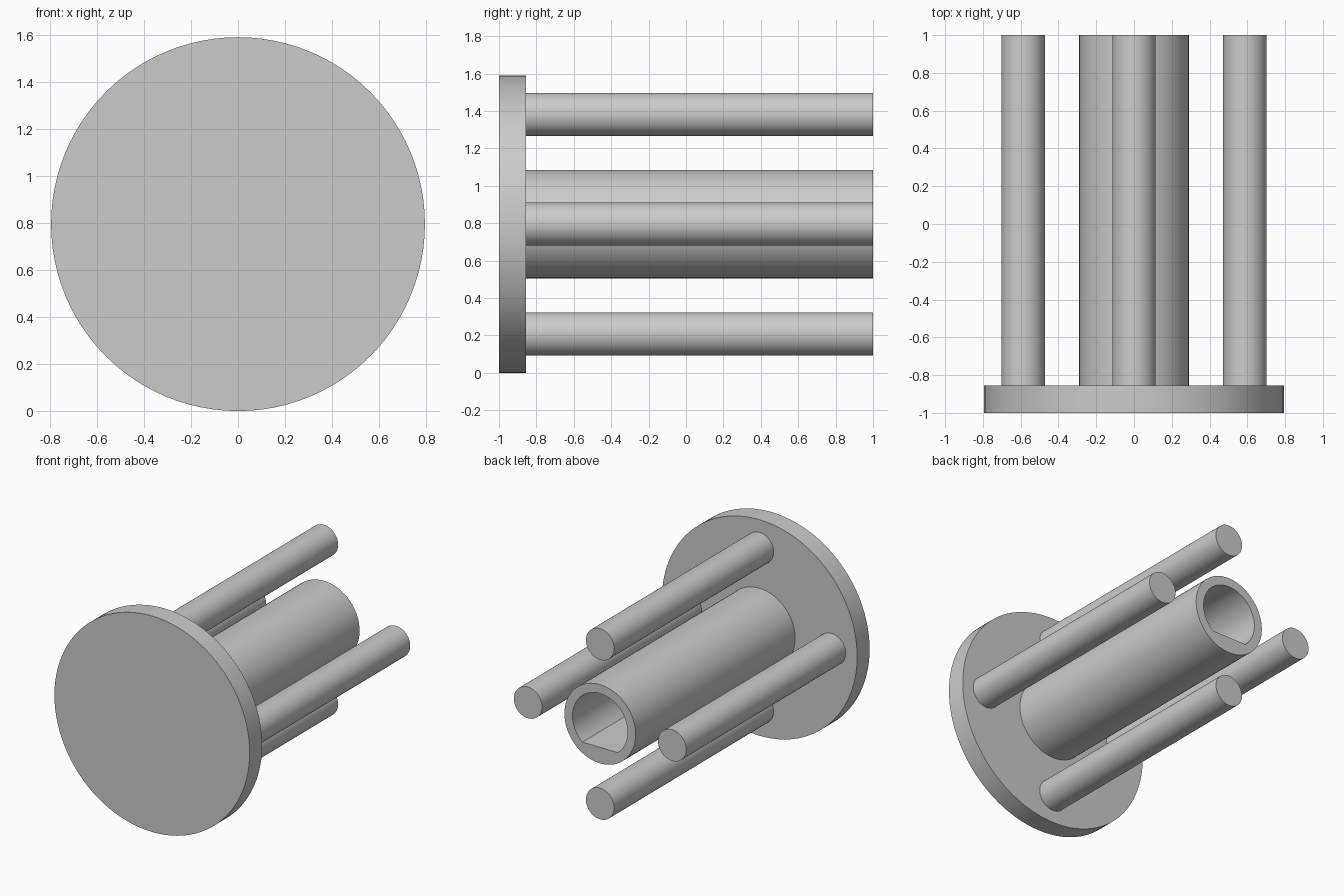
import bpy, bmesh, math

cube = bpy.data.objects.get("Cube")
if cube:
    bpy.data.objects.remove(cube, do_unlink=True)

FLANGE_R, PIN_R, PIN_OFFSET = 0.795, 0.115, 0.587
TUBE_R, BORE_R, BORE_FLAT = 0.29, 0.224, 0.172
FRONT, SEAT, BACK = -1.0, -0.855, 1.0
CENTRE_Z = FLANGE_R

grey = bpy.data.materials.new("plain grey")
grey.use_nodes = True
grey.diffuse_color = (0.6, 0.6, 0.6, 1)
grey.node_tree.nodes["Principled BSDF"].inputs["Base Color"].default_value = (0.6, 0.6, 0.6, 1)


def smooth(obj):
    bpy.ops.object.select_all(action="DESELECT")
    obj.select_set(True)
    bpy.context.view_layer.objects.active = obj
    bpy.ops.object.shade_smooth_by_angle(angle=math.radians(30))


def rod(name, radius, x, z, y0, y1, sides):
    """Solid cylinder lying along y."""
    bpy.ops.mesh.primitive_cylinder_add(
        vertices=sides, radius=radius, depth=y1 - y0,
        location=(x, (y0 + y1) / 2, z), rotation=(math.pi / 2, 0, 0))
    obj = bpy.context.object
    obj.name = name
    obj.data.materials.append(grey)
    smooth(obj)


def d_tube(name):
    """Round tube whose bore has a flat floor."""
    half = math.acos(BORE_FLAT / BORE_R)
    down = -math.pi / 2
    floor_steps, arc_steps = 16, 56
    angles = [down - half + 2 * half * i / floor_steps for i in range(floor_steps)]
    arc = 2 * math.pi - 2 * half
    angles += [down + half + arc * i / arc_steps for i in range(arc_steps)]

    def bore_radius(a):
        return min(BORE_R, BORE_FLAT / max(-math.sin(a), 0.01))

    bm = bmesh.new()

    def ring(radius_at, y):
        return [bm.verts.new((radius_at(a) * math.cos(a), y,
                              CENTRE_Z + radius_at(a) * math.sin(a))) for a in angles]

    rings = [ring(lambda a: TUBE_R, SEAT), ring(lambda a: TUBE_R, BACK),
             ring(bore_radius, BACK), ring(bore_radius, SEAT)]
    count = len(angles)
    for k in range(4):
        one, two = rings[k], rings[(k + 1) % 4]
        for i in range(count):
            j = (i + 1) % count
            bm.faces.new((one[i], one[j], two[j], two[i]))
    bmesh.ops.recalc_face_normals(bm, faces=bm.faces)
    mesh = bpy.data.meshes.new(name)
    bm.to_mesh(mesh)
    bm.free()
    mesh.materials.append(grey)
    obj = bpy.data.objects.new(name, mesh)
    bpy.context.collection.objects.link(obj)
    smooth(obj)


# Round flange at the front
rod("flange", FLANGE_R, 0, CENTRE_Z, FRONT, SEAT, 96)

# Central shaft sleeve with a keyed bore
d_tube("shaft_sleeve")

# Four pins around the sleeve
for side, dx, dz in (("left", 1, 0), ("right", -1, 0), ("top", 0, 1), ("bottom", 0, -1)):
    rod(side + "_pin", PIN_R, dx * PIN_OFFSET, CENTRE_Z + dz * PIN_OFFSET, SEAT, BACK, 48)
